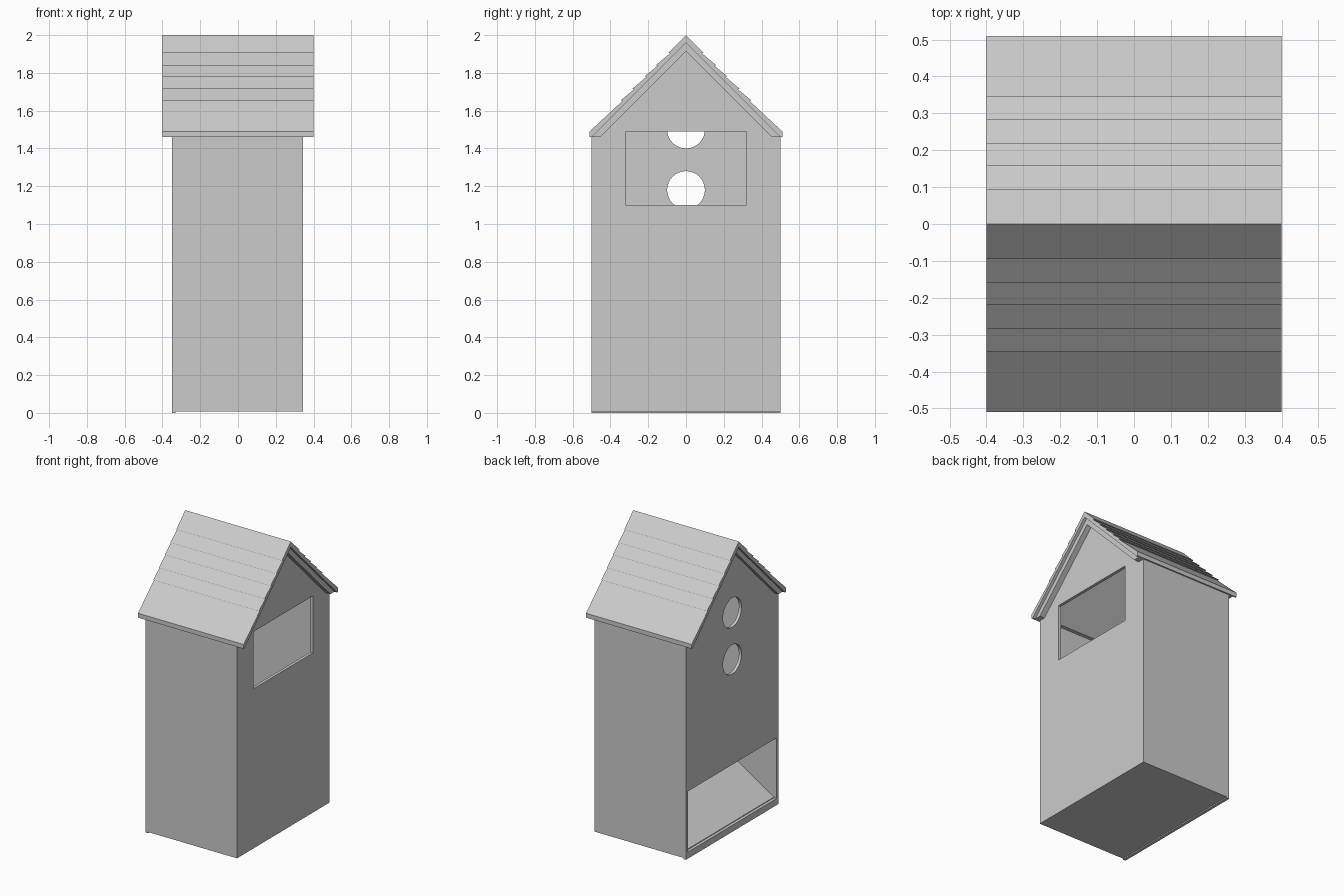
import bpy
from math import sin, cos, pi, radians

cube = bpy.data.objects.get("Cube")
if cube:
    bpy.data.objects.remove(cube, do_unlink=True)

grey = bpy.data.materials.new("plain_grey")
grey.use_nodes = True
colour = (0.6, 0.6, 0.6, 1)
grey.diffuse_color = colour
grey.node_tree.nodes["Principled BSDF"].inputs["Base Color"].default_value = colour


def slab(name, loops, x0, x1):
    """Extrude a (y, z) outline with holes along x."""
    curve = bpy.data.curves.new(name, "CURVE")
    curve.dimensions = "2D"
    curve.fill_mode = "BOTH"
    curve.extrude = (x1 - x0) / 2
    for loop in loops:
        spline = curve.splines.new("POLY")
        spline.points.add(len(loop) - 1)
        for point, (y, z) in zip(spline.points, loop):
            point.co = (y, z, 0, 1)
        spline.use_cyclic_u = True
    temp = bpy.data.objects.new(name + "_outline", curve)
    bpy.context.collection.objects.link(temp)
    graph = bpy.context.evaluated_depsgraph_get()
    mesh = bpy.data.meshes.new_from_object(temp.evaluated_get(graph))
    bpy.data.objects.remove(temp, do_unlink=True)
    obj = bpy.data.objects.new(name, mesh)
    bpy.context.collection.objects.link(obj)
    obj.rotation_euler = (pi / 2, 0, pi / 2)
    obj.location.x = (x0 + x1) / 2
    return finish(obj)


def box(name, low, high):
    bpy.ops.mesh.primitive_cube_add(size=1)
    obj = bpy.context.object
    obj.name = name
    obj.location = [(a + b) / 2 for a, b in zip(low, high)]
    obj.scale = [b - a for a, b in zip(low, high)]
    return finish(obj)


def finish(obj):
    obj.data.materials.clear()
    obj.data.materials.append(grey)
    bpy.ops.object.select_all(action="DESELECT")
    obj.select_set(True)
    bpy.context.view_layer.objects.active = obj
    bpy.ops.object.shade_smooth_by_angle(angle=radians(30))
    return obj


def rect(half, z0, z1):
    return [(-half, z0), (half, z0), (half, z1), (-half, z1)]


def circle(z, r, n=32):
    return [(r * cos(2 * pi * i / n), z + r * sin(2 * pi * i / n)) for i in range(n)]


def gable(base):
    return [(-0.5, base), (0.5, base), (0.5, 1.46), (0.455, 1.46),
            (0, 1.915), (-0.455, 1.46), (-0.5, 1.46)]


def mirrored(half):
    """Close a +y half outline that starts and ends on y = 0."""
    return half + [(-y, z) for y, z in reversed(half[1:-1])]


T = 0.02             # board thickness
X0, X1 = -0.35, 0.343
BASE = 0.008

# Gable walls: one with a window, one with two round holes and a hatch
slab("window_wall", [gable(BASE), rect(0.32, 1.10, 1.49)], X1 - T, X1)
slab("hole_wall", [gable(0), circle(1.18, 0.1), circle(1.50, 0.1),
                   rect(0.48, 0.045, 0.46)], X0, X0 + T)

# Plain walls and floor
for name, side in (("front_wall", -1), ("back_wall", 1)):
    ys = sorted((side * 0.5, side * (0.5 - T)))
    box(name, (X0 + T, ys[0], BASE), (X1 - T, ys[1], 1.46))
box("floor", (X0 + T, -0.48, BASE), (X1 - T, 0.48, BASE + T))

# Sloping inner floor that leads down to the hatch
ramp = box("ramp", (X0 + T, -0.48, 0), (X1 - T, 0.48, T))
for v in ramp.data.vertices:
    v.co.z = (v.co.z * T + (0.04 if v.co.x < 0 else 0.45) - T / 2) / T

# Under-roof boards, set in slightly from the roof ends
slab("under_roof", [mirrored([(0, 1.96), (0.5, 1.46), (0.455, 1.46), (0, 1.915)])],
     -0.38, 0.38)

# Shingled roof with undercut steps
shingles = [(0, 2.0)]
for y in (0.095, 0.16, 0.22, 0.285, 0.345):
    shingles += [(y, 2 - y), (y - 0.012, 2 - y)]
shingles += [(0.51, 1.49), (0.51, 1.46), (0.5, 1.46), (0, 1.96)]
slab("shingle_roof", [mirrored(shingles)], -0.4, 0.4)
